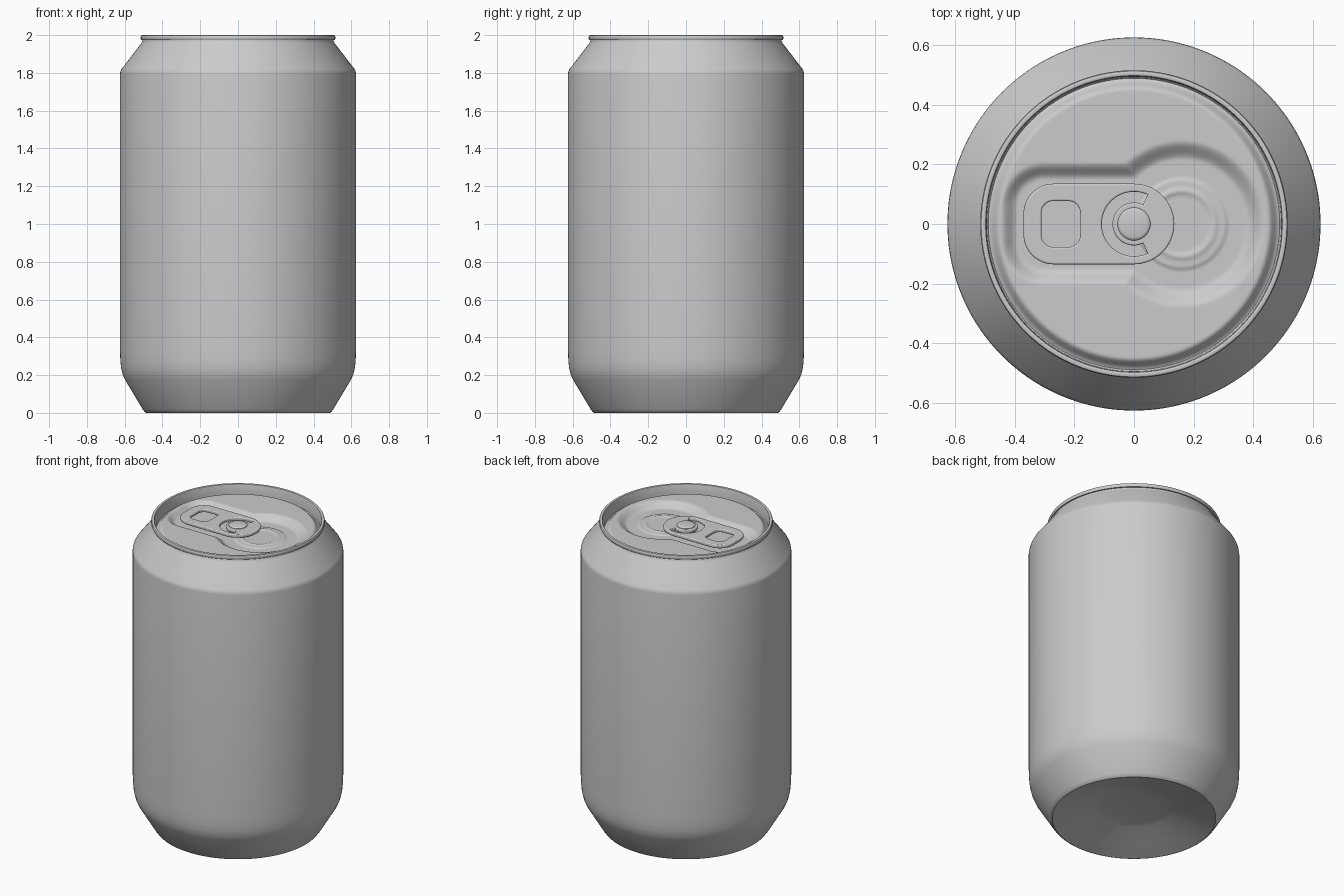
import bpy, bmesh, math
from math import sin, cos, pi, hypot, exp

if "Cube" in bpy.data.objects:
    bpy.data.objects.remove(bpy.data.objects["Cube"])

metal = bpy.data.materials.new("grey_metal")
metal.diffuse_color = (0.6, 0.6, 0.6, 1)
metal.use_nodes = True
metal.node_tree.nodes["Principled BSDF"].inputs["Base Color"].default_value = metal.diffuse_color


def lathe(name, profile, seg=160, height=None):
    """Spin (radius, z) points round z; height(x, y) replaces z when given."""
    bm = bmesh.new()
    rings = []
    for r, z in profile:
        ring = []
        for j in range(seg):
            a = 2 * pi * j / seg
            x, y = r * cos(a), r * sin(a)
            ring.append(bm.verts.new((x, y, height(x, y) if height else z)))
        rings.append(ring)
    for lo, hi in zip(rings, rings[1:]):
        for j in range(seg):
            k = (j + 1) % seg
            bm.faces.new((lo[j], lo[k], hi[k], hi[j]))
    bmesh.ops.remove_doubles(bm, verts=bm.verts, dist=1e-5)
    me = bpy.data.meshes.new(name)
    bm.to_mesh(me)
    bm.free()
    ob = bpy.data.objects.new(name, me)
    bpy.context.collection.objects.link(ob)
    return ob


def step(a, b, v):
    t = min(1, max(0, (v - a) / (b - a)))
    return t * t * (3 - 2 * t)


# Can wall: recessed base, straight side, shoulder, rolled rim, inner groove
lathe("can_body", [
    (0, 0.085), (0.12, 0.085), (0.205, 0.08), (0.235, 0.073), (0.36, 0.036), (0.478, 0.002),
    (0.485, 0), (0.493, 0.004), (0.505, 0.02), (0.598, 0.175), (0.611, 0.205), (0.619, 0.24),
    (0.623, 0.28), (0.625, 0.34), (0.625, 1.795), (0.623, 1.808), (0.617, 1.82),
    (0.512, 1.957), (0.505, 1.968), (0.505, 1.974), (0.512, 1.975), (0.515, 1.98),
    (0.515, 1.993), (0.512, 1.998), (0.507, 2.0), (0.501, 2.0), (0.497, 1.998),
    (0.495, 1.993), (0.493, 1.925), (0.488, 1.92)])


# Lid panel: pressed recess under the tab and round the mouth
def lid_height(x, y):
    z = 1.955 - 0.035 * step(0.45, 0.488, hypot(x, y))
    slot = hypot(x - min(0.1, max(-0.30, x)), y - min(0.06, max(-0.06, y)))
    m = hypot(x - 0.16, y)
    z -= 0.035 * max(1 - step(0.09, 0.145, slot), 1 - step(0.215, 0.28, m))
    z += 0.006 * (1 - step(0.146, 0.156, m))            # raised mouth plate
    return z + 0.005 * exp(-((m - 0.11) / 0.01) ** 2)   # ridge on the mouth plate


N = 72
lathe("lid_panel", [(0.488 * (1 - i / N), 0) for i in range(N + 1)], 240, lid_height)


# Pull tab: outline with finger hole and C-shaped slot, rounded edge
def arc(cx, cy, r, a0, a1, n=16):
    return [(cx + r * cos(math.radians(a0 + (a1 - a0) * i / n)),
             cy + r * sin(math.radians(a0 + (a1 - a0) * i / n))) for i in range(n + 1)]


def rounded(x0, x1, hy, r):
    return (arc(x1 - r, hy - r, r, 90, 0, 8) + arc(x1 - r, r - hy, r, 0, -90, 8)
            + arc(x0 + r, r - hy, r, -90, -180, 8) + arc(x0 + r, hy - r, r, 180, 90, 8))


def plate(name, loops, z, extrude, bevel):
    cu = bpy.data.curves.new(name, 'CURVE')
    cu.dimensions = '2D'
    cu.fill_mode = 'BOTH'
    cu.extrude, cu.bevel_depth, cu.bevel_resolution = extrude, bevel, 3
    cu.offset = -bevel
    for pts in loops:
        sp = cu.splines.new('POLY')
        sp.points.add(len(pts) - 1)
        for p, (x, y) in zip(sp.points, pts):
            p.co = (x, y, 0, 1)
        sp.use_cyclic_u = True
    ob = bpy.data.objects.new(name, cu)
    ob.location.z = z
    bpy.context.collection.objects.link(ob)
    bpy.ops.object.select_all(action='DESELECT')
    ob.select_set(True)
    bpy.context.view_layer.objects.active = ob
    bpy.ops.object.convert(target='MESH')
    return bpy.context.view_layer.objects.active


outline = (arc(0, 0, 0.135, 90, -90, 32) + arc(-0.27, -0.035, 0.1, -90, -180)
           + arc(-0.27, 0.035, 0.1, 180, 90))
slot = arc(0, 0, 0.108, 65, 295, 40) + arc(0, 0, 0.072, 295, 65, 40)
plate("pull_tab", [outline, rounded(-0.31, -0.18, 0.077, 0.04), slot], 1.951, 0.005, 0.006)

# Rivet holding the tab to the lid
lathe("rivet", [(0.055, 1.915), (0.055, 1.964), (0.051, 1.969), (0.045, 1.971), (0, 1.972)], 48)

# Smooth shading and the single colour
bpy.ops.object.select_all(action='DESELECT')
for ob in bpy.context.collection.objects:
    ob.data.materials.clear()
    ob.data.materials.append(metal)
    ob.select_set(True)
    bpy.context.view_layer.objects.active = ob
bpy.ops.object.shade_smooth_by_angle(angle=math.radians(35))
